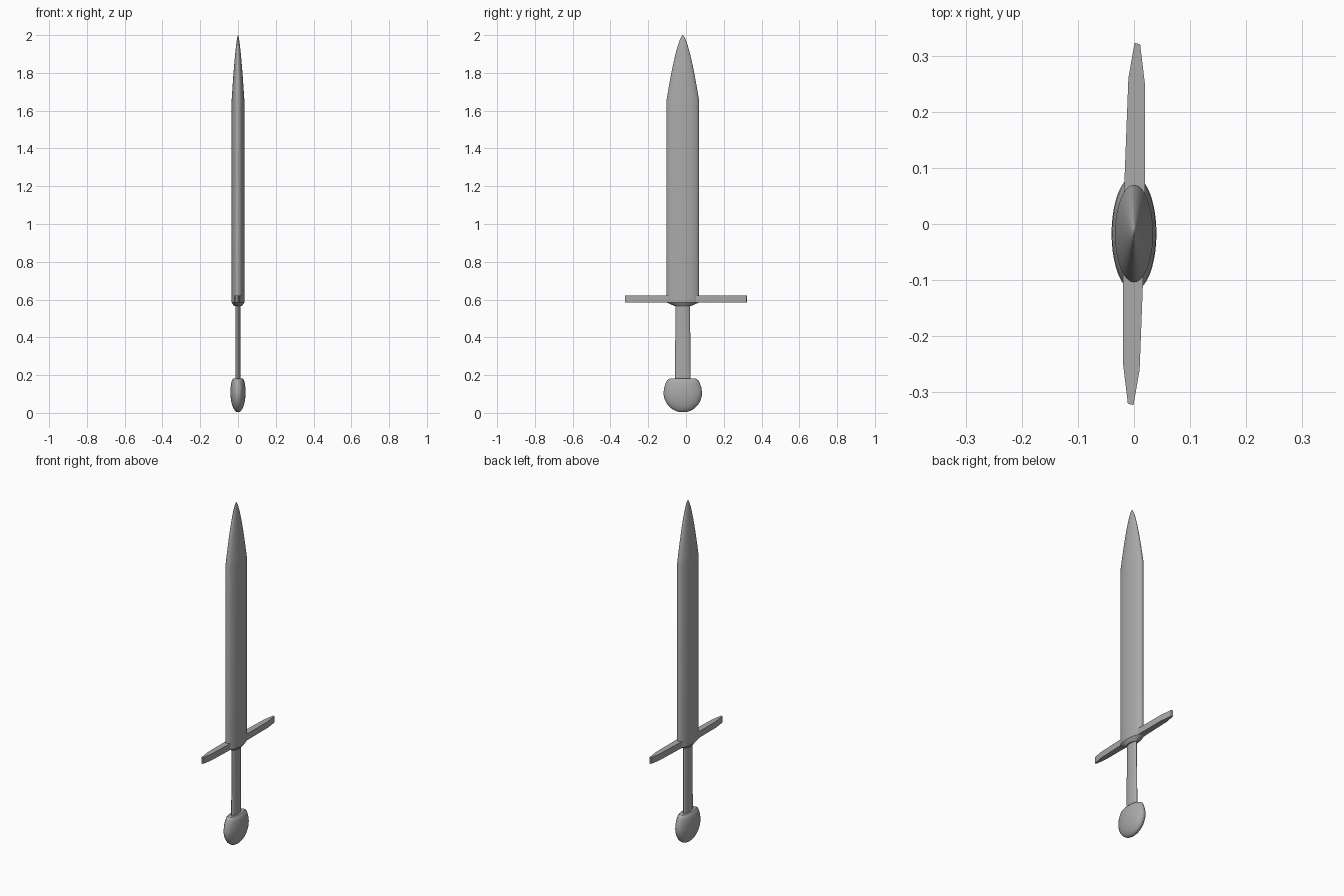
import bpy, bmesh, math

cube = bpy.data.objects.get("Cube")
if cube:
    bpy.data.objects.remove(cube, do_unlink=True)

steel = bpy.data.materials.new("grey_steel")
steel.use_nodes = True
GREY = (0.4, 0.4, 0.4, 1)
steel.diffuse_color = GREY
steel.node_tree.nodes["Principled BSDF"].inputs["Base Color"].default_value = GREY

CENTRE_Y = -0.017


def finish(name, bm, angle):
    bmesh.ops.recalc_face_normals(bm, faces=bm.faces)
    mesh = bpy.data.meshes.new(name)
    bm.to_mesh(mesh)
    bm.free()
    mesh.materials.append(steel)
    obj = bpy.data.objects.new(name, mesh)
    bpy.context.collection.objects.link(obj)
    bpy.ops.object.select_all(action='DESELECT')
    obj.select_set(True)
    bpy.context.view_layer.objects.active = obj
    bpy.ops.object.shade_smooth_by_angle(angle=math.radians(angle))
    return obj


def loft(name, rings, sides=40, angle=30):
    """Join elliptical rings given as (z, half width x, half width y)."""
    bm = bmesh.new()
    loops = []
    for z, rx, ry in rings:
        turns = [2 * math.pi * i / sides for i in range(sides)]
        loops.append([bm.verts.new((rx * math.cos(t), CENTRE_Y + ry * math.sin(t), z))
                      for t in turns])
    for low, high in zip(loops, loops[1:]):
        for i in range(sides):
            j = (i + 1) % sides
            bm.faces.new((low[i], low[j], high[j], high[i]))
    bm.faces.new(loops[0][::-1])
    bm.faces.new(loops[-1])
    return finish(name, bm, angle)


# Blade: short collar, straight body, rounded taper to the tip
SHOULDER, TIP = 1.65, 2.0
blade = [(0.565, 0.02, 0.042), (0.585, 0.034, 0.087), (SHOULDER, 0.034, 0.087)]
STEPS = 16
for i in range(1, STEPS + 1):
    left = max((1 - i / STEPS) ** 1.5, 0.0005)
    width = left ** 0.65
    blade.append((TIP - (TIP - SHOULDER) * left, 0.034 * width, 0.087 * width))
blade[-1] = (TIP, 0.0005, 0.001)
loft("blade", blade)

# Grip: flat oval rod
loft("grip", [(0.17, 0.014, 0.042), (0.58, 0.013, 0.038)], 24)

# Pommel: flattened ball with a trimmed top
pommel = []
for i in range(1, 13):
    t = math.pi / 2 * i / 12
    r = math.sin(t)
    pommel.append((0.108 - 0.105 * math.cos(t), 0.04 * r, 0.102 * r))
pommel += [(0.135, 0.039, 0.098), (0.158, 0.036, 0.09),
           (0.173, 0.032, 0.083), (0.182, 0.025, 0.068)]
loft("pommel", pommel)

# Crossguard: flat bar with two offset, tapered arms
half = [(0.02, 0.0), (0.02, 0.245), (0.011, 0.32), (0.001, 0.323), (-0.01, 0.26)]
outline = half + [(-x, -y) for x, y in half]
bm = bmesh.new()
face = bm.faces.new([bm.verts.new((x, y, 0.585)) for x, y in outline])
grown = bmesh.ops.extrude_face_region(bm, geom=[face])
bmesh.ops.translate(bm, vec=(0, 0, 0.037),
                    verts=[v for v in grown["geom"] if isinstance(v, bmesh.types.BMVert)])
finish("crossguard", bm, 20)
